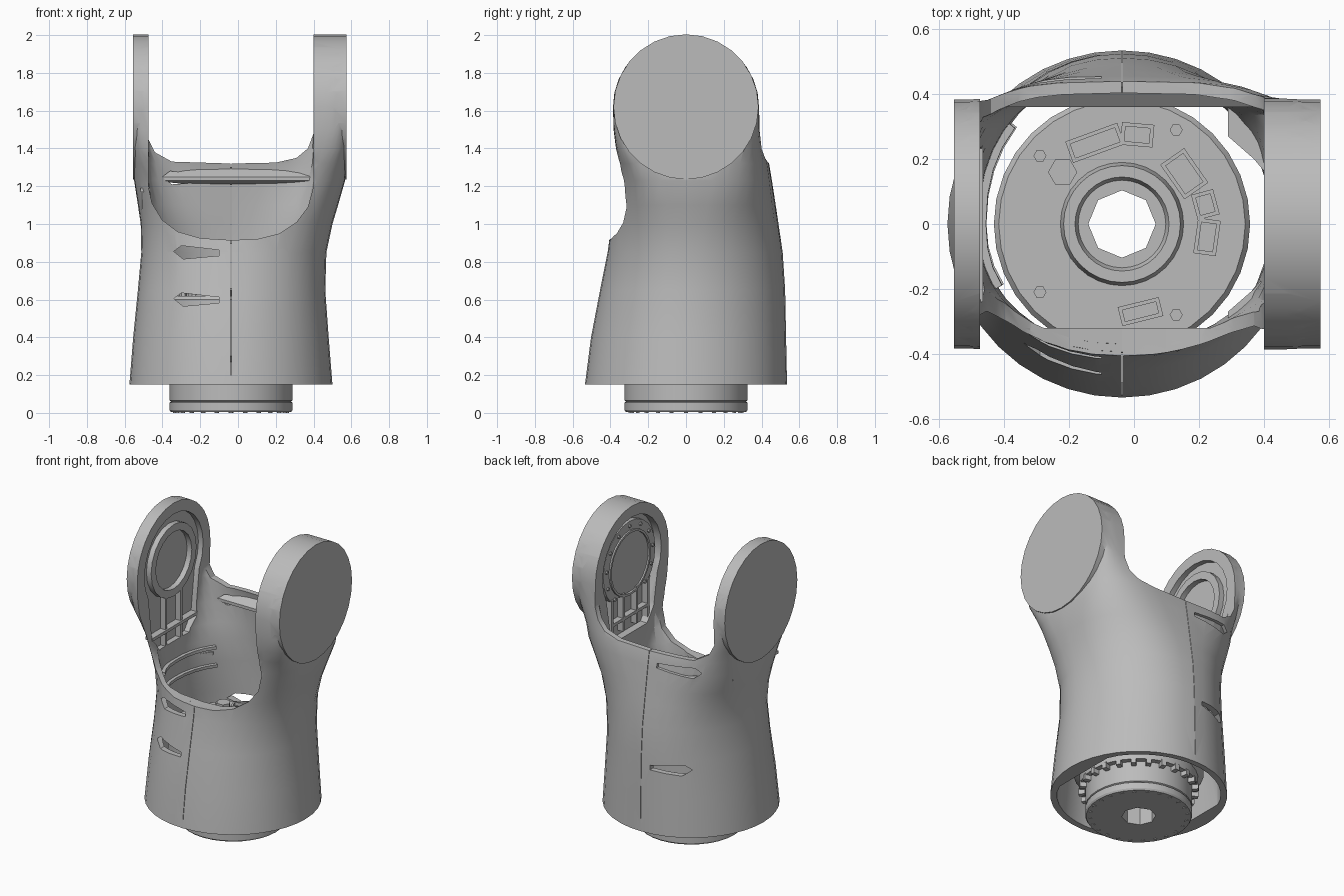
import bpy, bmesh, math
from math import sin, cos, pi, radians

if "Cube" in bpy.data.objects:
    bpy.data.objects.remove(bpy.data.objects["Cube"])

grey = bpy.data.materials.new("plain grey")
grey.use_nodes = True
grey.diffuse_color = (0.5, 0.5, 0.5, 1)
grey.node_tree.nodes["Principled BSDF"].inputs["Base Color"].default_value = (0.5, 0.5, 0.5, 1)

XC = -0.037            # axis of the sleeve
EZ, ER = 1.62, 0.387   # pivot height and ear radius
IN_R, IN_L = -0.475, 0.40  # inner faces of the two ears


def finish(name, bm):
    bmesh.ops.recalc_face_normals(bm, faces=bm.faces)
    me = bpy.data.meshes.new(name)
    bm.to_mesh(me)
    bm.free()
    me.materials.append(grey)
    ob = bpy.data.objects.new(name, me)
    bpy.context.collection.objects.link(ob)
    return ob


def select(ob):
    bpy.ops.object.select_all(action='DESELECT')
    ob.select_set(True)
    bpy.context.view_layer.objects.active = ob


def smooth(ob, deg=35):
    select(ob)
    bpy.ops.object.shade_smooth_by_angle(angle=radians(deg))


def boolean(ob, tool, op='DIFFERENCE'):
    mod = ob.modifiers.new("cut", 'BOOLEAN')
    mod.operation, mod.object, mod.solver = op, tool, 'EXACT'
    select(ob)
    bpy.ops.object.modifier_apply(modifier=mod.name)
    bpy.data.objects.remove(tool)


def loft(name, rings, closed=False):
    bm = bmesh.new()
    vs = [[bm.verts.new(p) for p in r] for r in rings]
    n, m = len(rings[0]), len(rings)
    for i in range(m if closed else m - 1):
        a, b = vs[i], vs[(i + 1) % m]
        for j in range(n):
            k = (j + 1) % n
            bm.faces.new((a[j], a[k], b[k], b[j]))
    if not closed:
        bm.faces.new(vs[0])
        bm.faces.new(vs[-1])
    return finish(name, bm)


PLACE = {'x': lambda u, v, a: (a, u, v), 'y': lambda u, v, a: (u, a, v), 'z': lambda u, v, a: (u, v, a)}


def prism(name, axis, poly, a, b):
    return loft(name, [[PLACE[axis](u, v, t) for u, v in poly] for t in (a, b)])


def box(name, x0, x1, y0, y1, z0, z1):
    return prism(name, 'z', [(x0, y0), (x1, y0), (x1, y1), (x0, y1)], z0, z1)


def circle(r, n=28, u=0, v=0):
    return [(u + r * cos(2 * pi * i / n), v + r * sin(2 * pi * i / n)) for i in range(n)]


def lathe(name, axis, profile, n, u, v):
    return loft(name, [[PLACE[axis](cu, cv, a) for cu, cv in circle(r, n, u, v)] for r, a in profile], True)


# Sleeve sections: height, right x, left x, front depth, back depth, front and back squareness
ROWS = [(0.15, -.575, .50, .535, .535, 2, 2), (0.4, -.555, .48, .503, .53, 2, 2),
        (0.65, -.53, .462, .455, .525, 2, 2), (0.85, -.512, .468, .415, .512, 2.1, 2.1),
        (1.0, -.515, .50, .395, .49, 2.4, 2.3), (1.1, -.53, .53, .38, .475, 2.8, 2.6),
        (1.23, -.55, .567, .36, .455, 3.8, 3.2), (1.32, -.553, .573, .358, .44, 6, 3.7),
        (1.4, -.555, .574, .372, .408, 10, 5.5), (1.5, -.555, .575, .384, .391, 14, 10),
        (EZ, -.555, .575, ER, ER, 18, 18)]
CORE_ROWS = [(0.1,) + ROWS[0][1:]] + ROWS[1:]
for i in range(1, 9):
    t = radians(min(i * 11.25, 86))
    ROWS.append((EZ + 0.38 * sin(t), -.555, .575, ER * cos(t), ER * cos(t), 20, 20))


def point(row, t, off=0.0):
    z, xr, xl, yf, yb, nf, nb = row
    c, s = cos(t), sin(t)
    hx = (xl - XC if c > 0 else XC - xr) - off
    hy, n = (yb - off, nb) if s > 0 else (yf - off, nf)
    x = XC + math.copysign(hx * abs(c) ** (2 / n), c)
    if off:
        x = max(IN_R, min(IN_L, x))
    return (x, math.copysign(hy * abs(s) ** (2 / n), s), z)


def ring(row, off=0.0):
    return [point(row, 2 * pi * i / 40, off) for i in range(40)]


def section(z):
    for a, b in zip(ROWS, ROWS[1:]):
        if a[0] <= z <= b[0]:
            f = (z - a[0]) / (b[0] - a[0])
            return tuple(p + (q - p) * f for p, q in zip(a, b))


def core(off):
    return loft("core", [ring(r, off) for r in CORE_ROWS])


# Sleeve with two ears
sleeve = loft("sleeve", [ring(r) for r in ROWS])
for a, b in ((IN_R, -.555), (IN_L, .575)):
    ear = prism("ear_disc", 'x', circle(ER - .003, 28, 0, EZ), a, b)
    boolean(sleeve, ear, 'UNION')
boolean(sleeve, core(0.036))

# Deep front opening and shallow back opening
front = [(IN_R, 2.2), (IN_R, 1.2), (-.455, 1.11), (-.40, 1.02), (-.32, .96), (-.2, .925), (-.037, .915),
         (.1, .92), (.22, .95), (.31, 1.01), (.37, 1.09), (IN_L, 1.2), (IN_L, 2.2)]
back = [(IN_R, 2.2), (IN_R, 1.45), (-.44, 1.38), (-.35, 1.33), (-.037, 1.32),
        (.2, 1.325), (.31, 1.35), (.37, 1.4), (IN_L, 1.48), (IN_L, 2.2)]
boolean(sleeve, prism("front_cut", 'y', front, -1, .02))
boolean(sleeve, prism("back_cut", 'y', back, -.02, 1))

# Louvre slots and the seam between the half shells
for z, left, a, b in ((.85, -.34, -.7, -.2), (.6, -.34, -.7, -.2), (.59, -.34, .2, .7), (1.245, -.40, .25, .7)):
    slot = [(left, z + .005), (left + .04, z + .035), (-.1, z + .012), (-.1, z - .018), (left + .05, z - .035)]
    boolean(sleeve, prism("slot", 'y', slot, a, b))
for a, b in ((-.7, -.25), (.25, .7)):
    boolean(sleeve, box("seam", XC - .0015, XC + .0015, a, b, .2, 1.4))

# Recesses on the inner faces of the ears
for a, b, low in ((IN_R + .02, IN_R - .035, 1.08), (IN_L - .02, IN_L + .05, 1.16)):
    outline = [(.31 * cos(radians(d)), EZ + .31 * sin(radians(d))) for d in range(-30, 211, 15)]
    outline += [(-.23, low + .09), (-.16, low), (.16, low), (.23, low + .09)]
    boolean(sleeve, prism("recess", 'x', outline, a, b))
smooth(sleeve, 30)

# Lips that thicken the front and back edges, trimmed to lie inside the wall
rim = front[1:12]
band = rim + [(XC + (x - XC) * 1.05, 1.2 + (z - 1.2) * 1.07) for x, z in reversed(rim)]
boolean(prism("front_lip", 'y', band, -.7, -.32), core(.012), 'INTERSECT')
wedge = [(.36, 1.25), (.45, 1.325), (.5, 1.318), (.5, 1.19), (.36, 1.23)]
boolean(prism("back_lip", 'x', wedge, IN_R, IN_L), core(.02), 'INTERSECT')

# Corner gussets between the sleeve wall and the ears
for corner in ([(.42, .14), (.37, .2), (.29, .27), (.29, .4), (.42, .4)],
               [(-.5, .12), (-.45, .2), (-.39, .29), (-.39, .4), (-.5, .4)]):
    for side in (-1, 1):
        gusset = prism("corner_gusset", 'z', [(x, side * y) for x, y in corner], .9, .92)
        boolean(gusset, core(.02), 'INTERSECT')

# Right ear: bearing ring and ribs
rx = IN_R - .04
smooth(lathe("right_bearing_ring", 'x', [(.19, rx), (.24, rx), (.24, IN_R), (.19, IN_R)], 20, 0, EZ))
for y in (-.08, .08):
    box("right_ear_rib", rx, IN_R, y - .01, y + .01, 1.08, 1.41)
box("right_ear_cross_rib", rx, IN_R + .01, -.24, .24, 1.17, 1.19)

# Left ear: motor plate with rim, bolts and ribs
lx = IN_L + .055
plate = [(.275 * cos(radians(d)), EZ + .275 * sin(radians(d))) for d in range(-45, 226, 15)]
prism("left_motor_plate", 'x', plate, lx, IN_L + .02)
smooth(lathe("left_bearing_ring", 'x', [(.2, lx), (.215, lx), (.215, IN_L + .01), (.2, IN_L + .01)], 24, 0, EZ))
for i in range(11):
    t = radians(-50 + 28 * i)
    prism("plate_bolt", 'x', circle(.011, 6, .245 * cos(t), EZ + .245 * sin(t)), lx, IN_L + .01)
for y in (-.19, -.07, .07, .19):
    box("left_ear_rib", IN_L + .01, lx, y - .01, y + .01, 1.19, 1.44)
box("left_ear_cross_rib", IN_L + .01, lx, -.19, .19, 1.26, 1.28)

# Curved stiffeners on the right inner wall
for z in (.82, .94):
    arcs = []
    for i in range(8):
        t = radians(140 + 10 * i)
        arcs.append([point(section(z + dz), t, off) for dz, off in ((0, .03), (0, .058), (.02, .058), (.02, .03))])
    smooth(loft("wall_stiffener", arcs))

# Rotary joint inside the sleeve, with an eight-sided through hole
joint = [(.08, .004), (.318, .004), (.325, .015), (.325, .055), (.317, .06), (.325, .065), (.325, .2), (.36, .2),
         (.36, .27), (.395, .3), (.395, .6), (.38, .62), (.19, .62), (.18, .66), (.145, .66),
         (.135, .635), (.08, .635)]
body = lathe("rotary_joint", 'z', joint, 32, XC, 0)
boolean(body, prism("bore", 'z', circle(.104, 8, XC, 0), -.1, .8))
smooth(body, 30)
for i in range(24):
    t = 2 * pi * i / 24
    lug = box("joint_lug", -.02, .02, -.015, .015, 0, .04)
    lug.location = (XC + .345 * cos(t), .345 * sin(t), .17)
    lug.rotation_euler.z = t
    prism("flange_bolt", 'z', circle(.012, 6, XC + .295 * cos(t), .295 * sin(t)), 0, .02)


# Connectors and bolts on top of the joint
def socket(name, x, y, w, d, deg):
    ob = box(name, -w / 2, w / 2, -d / 2, d / 2, .61, .65)
    boolean(ob, box("pocket", -w / 2 + .012, w / 2 - .012, -d / 2 + .012, d / 2 - .012, .63, .7))
    ob.location, ob.rotation_euler.z = (x, y, 0), radians(deg)


for x, y, w, d, deg in ((-.12, .25, .17, .07, 20), (.01, .275, .1, .07, -5), (.155, .155, .13, .09, -55),
                        (.22, .06, .08, .07, -75), (.225, -.04, .11, .07, 82), (.02, -.27, .13, .06, 14)):
    socket("connector", x, y, w, d, deg)
prism("hex_post", 'z', circle(.045, 6, -.22, .16), .61, .68)
for x, y in ((.13, .29), (-.29, .21), (-.29, -.21), (.13, -.28)):
    prism("joint_bolt", 'z', circle(.02, 6, x, y), .61, .64)
